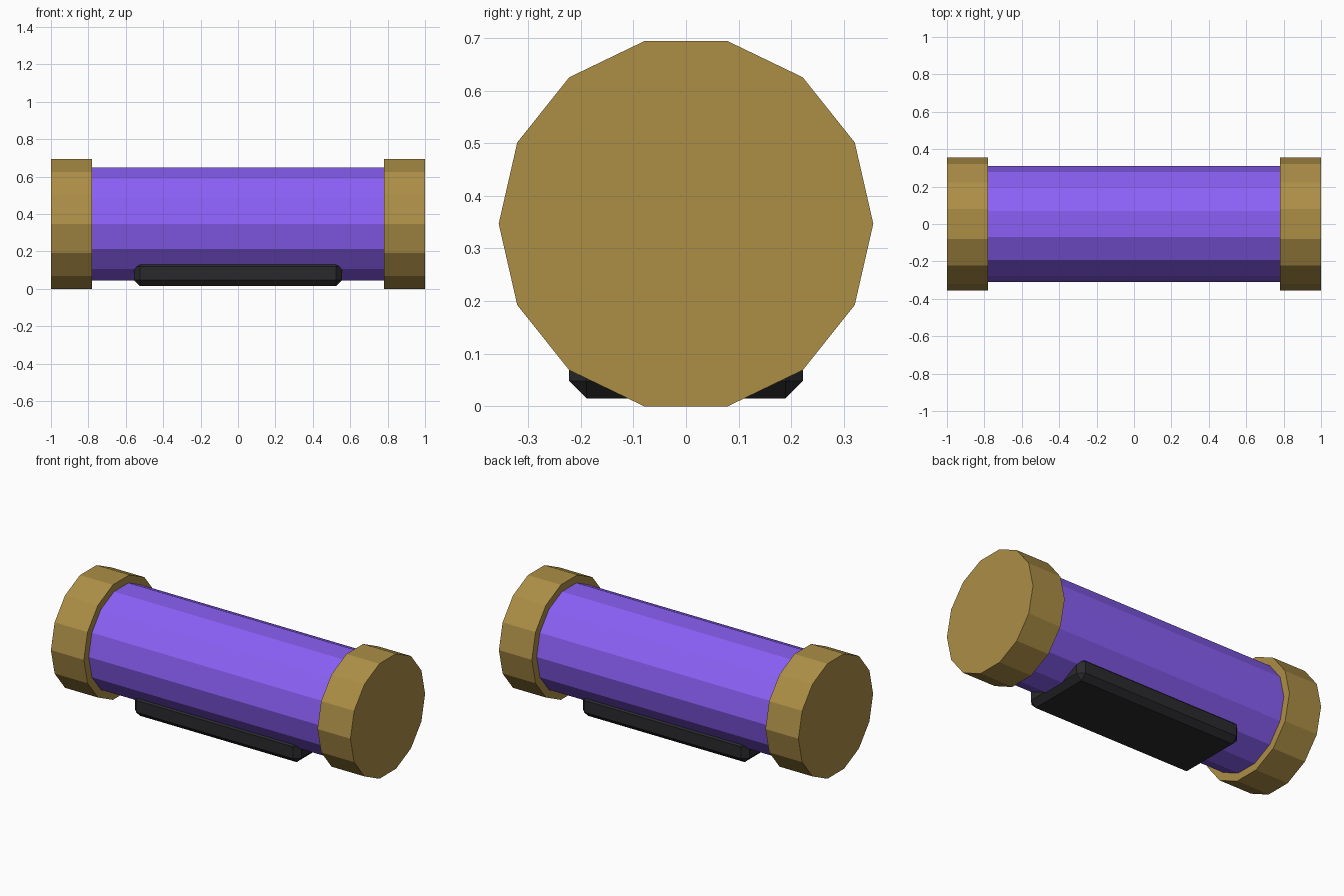
import bpy, bmesh, math
from mathutils import Matrix

if "Cube" in bpy.data.objects:
    bpy.data.objects.remove(bpy.data.objects["Cube"])

AXIS_Z = 0.347  # height of the cylinder axis


def material(name, srgb):
    m = bpy.data.materials.new(name)
    lin = [((c / 255 + 0.055) / 1.055) ** 2.4 for c in srgb]
    m.diffuse_color = (*lin, 1)
    m.use_nodes = True
    m.node_tree.nodes["Principled BSDF"].inputs["Base Color"].default_value = m.diffuse_color
    return m


def finish(bm, name, mat):
    mesh = bpy.data.meshes.new(name)
    bm.to_mesh(mesh)
    bm.free()
    ob = bpy.data.objects.new(name, mesh)
    ob.data.materials.append(mat)
    bpy.context.collection.objects.link(ob)
    return ob


def drum(name, radius, x0, x1, mat):
    # 14-sided cylinder along x, corners pointing to +y and -y
    bm = bmesh.new()
    rings = []
    for x in (x0, x1):
        rings.append([bm.verts.new((x, radius * math.cos(a), AXIS_Z + radius * math.sin(a)))
                      for a in (math.tau * i / 14 for i in range(14))])
    for i in range(14):
        j = (i + 1) % 14
        bm.faces.new((rings[0][i], rings[0][j], rings[1][j], rings[1][i]))
    for r in rings:
        bm.faces.new(r)
    bmesh.ops.recalc_face_normals(bm, faces=bm.faces)
    return finish(bm, name, mat)


gold = material("gold", (172, 142, 70))
purple = material("purple", (139, 96, 246))
black = material("black", (42, 42, 45))

# Main tube and the two end caps
drum("tube", 0.31, -0.79, 0.79, purple)
drum("left_cap", 0.356, -1.0, -0.78, gold)
drum("right_cap", 0.356, 0.78, 1.0, gold)

# Chamfered foot under the tube
bm = bmesh.new()
bmesh.ops.create_cube(bm, size=1, matrix=Matrix.Translation((0, 0, 0.084))
                      @ Matrix.Diagonal((1.114, 0.444, 0.138, 1)))
foot = finish(bm, "foot", black)
bevel = foot.modifiers.new("chamfer", 'BEVEL')
bevel.width = 0.033
bevel.segments = 1
